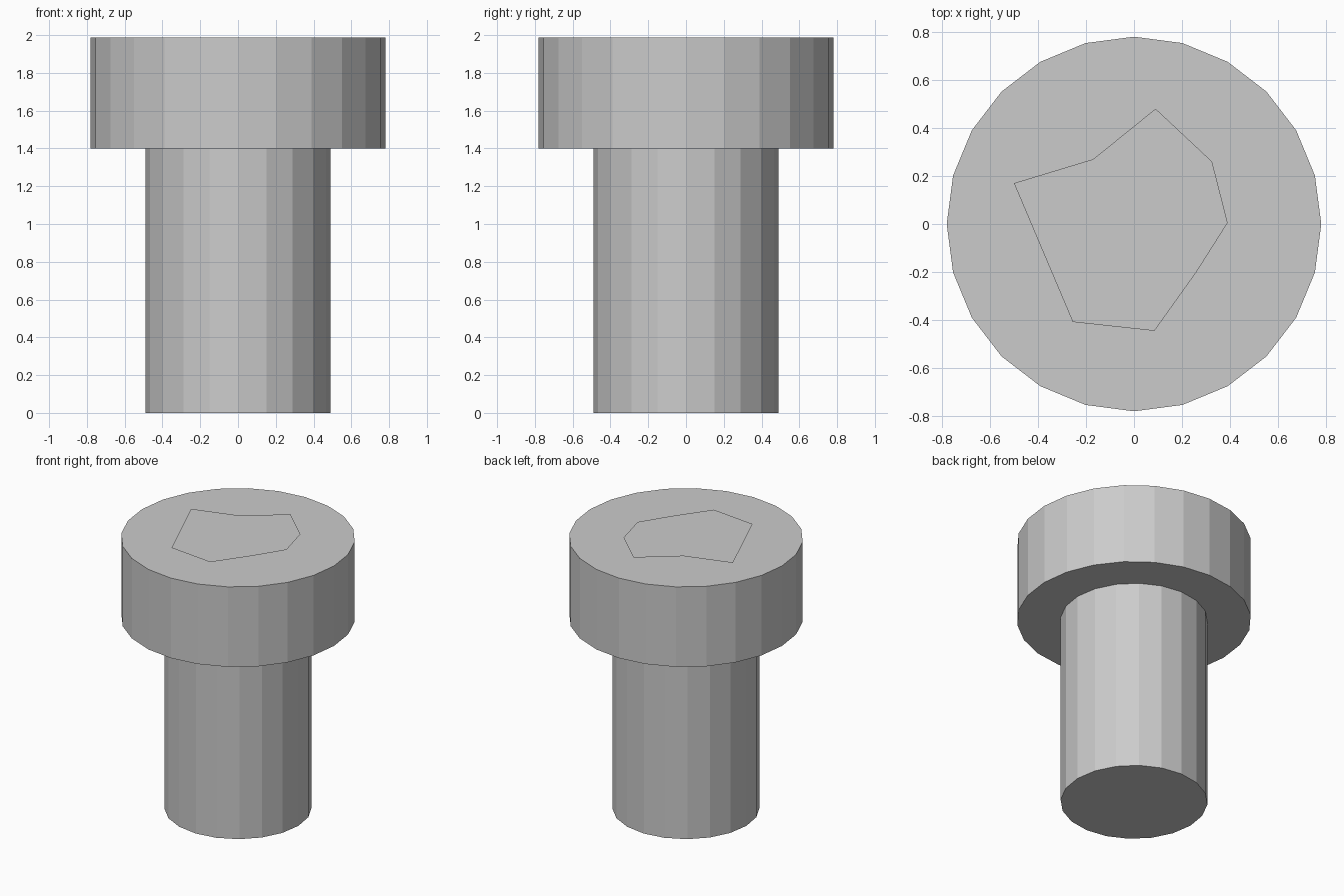
import bpy
import bmesh

if "Cube" in bpy.data.objects:
    bpy.data.objects.remove(bpy.data.objects["Cube"])


def cylinder(name, sides, radius, z0, z1):
    bpy.ops.mesh.primitive_cylinder_add(vertices=sides, radius=radius, depth=z1 - z0,
                                        location=(0, 0, (z0 + z1) / 2))
    obj = bpy.context.object
    obj.name = name
    return obj


# Round shaft and wider head
cylinder("shaft", 20, 0.49, 0.0, 1.4)
cylinder("head", 24, 0.78, 1.4, 1.988)

# Thin irregular facet floating just above the head
outline = [(0.085, -0.445), (0.26, -0.20), (0.39, 0.005), (0.325, 0.26),
           (0.09, 0.48), (-0.17, 0.27), (-0.50, 0.17), (-0.255, -0.408)]
bm = bmesh.new()
bm.faces.new([bm.verts.new((x, y, 2.0)) for x, y in outline])
mesh = bpy.data.meshes.new("top_facet")
bm.to_mesh(mesh)
bm.free()
bpy.context.collection.objects.link(bpy.data.objects.new("top_facet", mesh))
